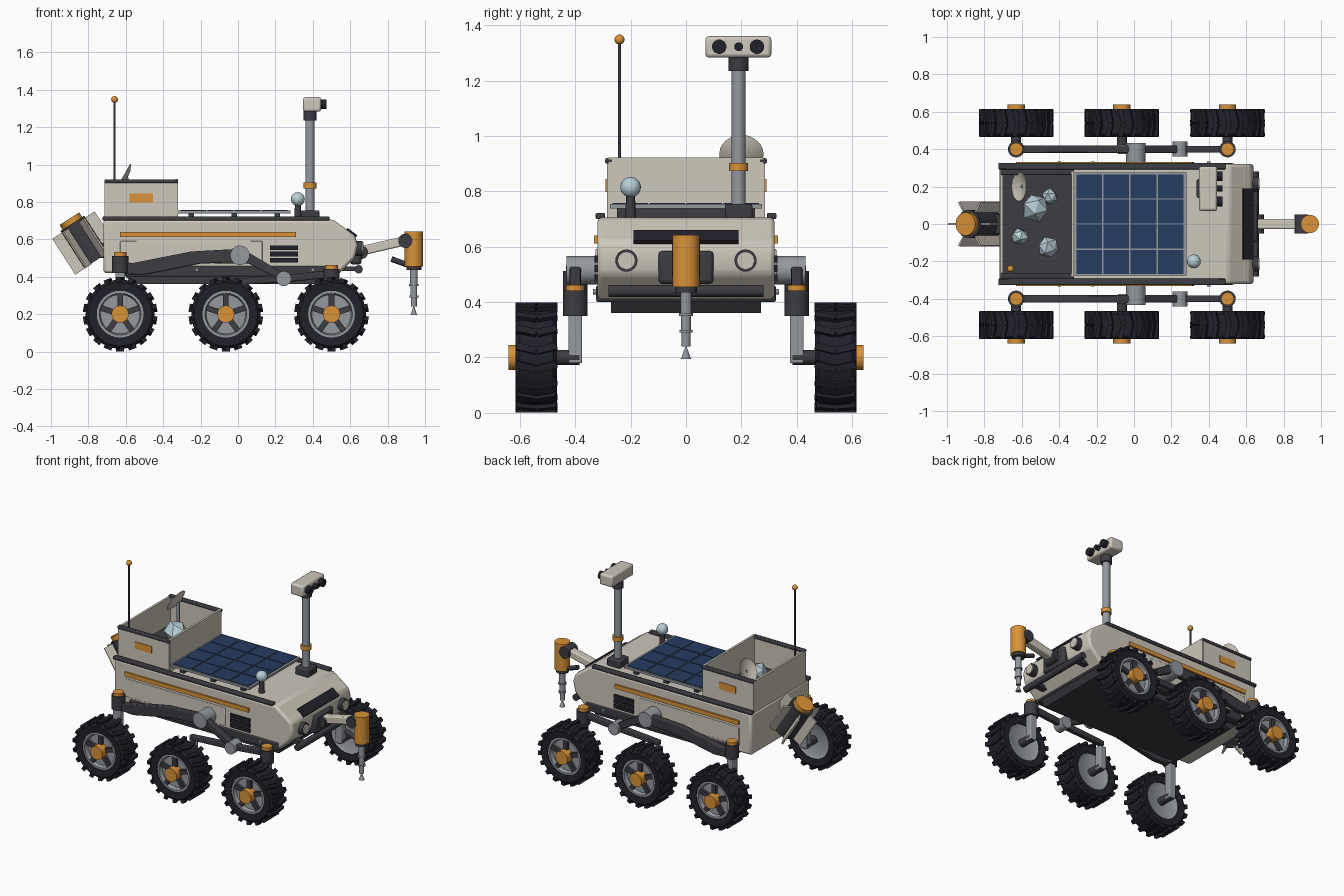
import bpy, bmesh, math, random
from mathutils import Vector, Matrix

random.seed(4)
if "Cube" in bpy.data.objects:
    bpy.data.objects.remove(bpy.data.objects["Cube"])


def material(name, *rgb):
    m = bpy.data.materials.new(name)
    m.use_nodes = True
    m.diffuse_color = (*rgb, 1)
    m.node_tree.nodes["Principled BSDF"].inputs["Base Color"].default_value = (*rgb, 1)
    return m


SHELL = material("warm white shell", .62, .58, .5)
DARK = material("charcoal", .045, .045, .055)
TYRE = material("tyre black", .015, .015, .024)
METAL = material("grey metal", .3, .32, .35)
ORANGE = material("orange", .7, .29, .04)
CELL = material("solar blue", .018, .045, .12)
ICE = material("pale ice", .48, .62, .68)
made = []


def finish(name, bm, mat, bevel=0):
    bmesh.ops.recalc_face_normals(bm, faces=bm.faces)
    me = bpy.data.meshes.new(name)
    bm.to_mesh(me)
    bm.free()
    me.materials.append(mat)
    ob = bpy.data.objects.new(name, me)
    bpy.context.collection.objects.link(ob)
    if bevel:
        mod = ob.modifiers.new("soft edges", "BEVEL")
        mod.width, mod.segments = bevel, 2
    made.append(ob)
    return ob


def box(name, x, y, z, mat, bevel=0, pitch=0):
    """Box from (low, high) ranges, optionally pitched about its own y axis."""
    bm = bmesh.new()
    mid = Vector([(a + b) / 2 for a, b in (x, y, z)])
    size = [abs(b - a) for a, b in (x, y, z)]
    m = Matrix.Translation(mid) @ Matrix.Rotation(pitch, 4, "Y") @ Matrix.Diagonal((*size, 1))
    bmesh.ops.create_cube(bm, size=1, matrix=m)
    return finish(name, bm, mat, bevel)


def prism(name, outline, y0, y1, mat, bevel=0):
    """Side outline in x and z, extruded along y."""
    bm = bmesh.new()
    face = bm.faces.new([bm.verts.new((x, y0, z)) for x, z in outline])
    new = bmesh.ops.extrude_face_region(bm, geom=[face])["geom"]
    bmesh.ops.translate(bm, vec=(0, y1 - y0, 0), verts=[v for v in new if isinstance(v, bmesh.types.BMVert)])
    return finish(name, bm, mat, bevel)


def lathe(name, origin, axis, profile, mat, steps=24):
    """Spin (radius, height) points about an axis."""
    bm = bmesh.new()
    vs = [bm.verts.new((r, 0, h)) for r, h in profile]
    es = [bm.edges.new(p) for p in zip(vs, vs[1:])]
    bmesh.ops.spin(bm, geom=vs + es, cent=(0, 0, 0), axis=(0, 0, 1), angle=math.tau, steps=steps)
    bmesh.ops.remove_doubles(bm, verts=bm.verts, dist=1e-5)
    turn = Vector(axis).to_track_quat("Z", "Y").to_matrix().to_4x4()
    bm.transform(Matrix.Translation(origin) @ turn)
    return finish(name, bm, mat)


def rod(name, p, q, r, mat, r2=None):
    p, q = Vector(p), Vector(q)
    h = (q - p).length
    return lathe(name, p, q - p, [(0, 0), (r, 0), (r if r2 is None else r2, h), (0, h)], mat)


def ball(name, pos, r, mat):
    bm = bmesh.new()
    bmesh.ops.create_uvsphere(bm, u_segments=20, v_segments=14, radius=r, matrix=Matrix.Translation(pos))
    return finish(name, bm, mat)


# Hull, belly and nose
prism("hull", [(-.72, .42), (-.72, .705), (.51, .705), (.625, .62), (.64, .57), (.625, .5), (.53, .405)],
      -.32, .32, SHELL, .015)
prism("belly", [(-.62, .42), (-.56, .36), (.5, .36), (.54, .42)], -.27, .27, DARK)
box("skirt", (-.6, .535), (-.325, .325), (.4, .46), DARK, .008)
box("nose_slit", (.575, .64), (-.19, .19), (.627, .643), TYRE, 0, math.radians(37))
rod("bumper", (.645, -.28, .44), (.645, .28, .44), .022, DARK)
for s in (-1, 1):
    box("bumper_bracket", (.54, .645), (s * .2 - .02, s * .2 + .02), (.43, .455), DARK)
    rod("headlight_ring", (.61, s * .215, .55), (.665, s * .215, .55), .04, DARK)
    rod("headlight_lens", (.66, s * .215, .55), (.672, s * .215, .55), .032, SHELL)
    # Side trim
    box("deck_rail", (-.725, .49), (s * .292, s * .327), (.7, .722), DARK, .006)
    box("side_stripe", (-.63, .31), (s * .315, s * .332), (.612, .64), ORANGE)
    box("side_panel", (-.63, .13), (s * .315, s * .326), (.47, .592), SHELL, .004)
    for i in range(3):
        box("vent_slat", (.17, .32), (s * .315, s * .331), (.475 + .034 * i, .5 + .034 * i), TYRE)
    for x in (-.4, -.22, .4):
        rod("side_bolt", (x, s * .31, .438), (x, s * .335, .438), .01, METAL)

# Cargo bin with samples
box("bin_floor", (-.71, -.325), (-.28, .28), (.7, .722), DARK)
for s in (-1, 1):
    box("bin_side", (-.712, -.325), (s * .268, s * .285), (.7, .91), SHELL)
    box("bin_rim", (-.715, -.32), (s * .262, s * .292), (.9, .92), DARK, .006)
    box("bin_label", (-.58, -.455), (s * .28, s * .29), (.797, .845), ORANGE)
box("bin_front", (-.335, -.32), (-.28, .28), (.7, .922), SHELL)
box("bin_back", (-.715, -.7), (-.28, .28), (.7, .912), SHELL)
for x, y, r in ((-.53, .09, .078), (-.61, -.07, .048), (-.46, -.125, .06), (-.45, .145, .045)):
    bm = bmesh.new()
    bmesh.ops.create_icosphere(bm, subdivisions=1, radius=r)
    for v in bm.verts:
        v.co *= random.uniform(.85, 1.1)
    bm.transform(Matrix.Translation((x, y, .72 + r * .8)) @ Matrix.Rotation(random.random() * 3, 4, "X"))
    finish("ice_sample", bm, ICE)

# Dish and whip antenna
lathe("dish", (-.605, .2, .93), (-.87, 0, .5),
      [(0, -.014), (.045, -.008), (.08, .008), (.078, .012), (.045, -.002), (0, -.008)], SHELL)
rod("dish_post", (-.595, .2, .71), (-.595, .2, .93), .01, METAL)
rod("whip_antenna", (-.66, -.24, .7), (-.66, -.24, 1.34), .006, DARK)
ball("antenna_tip", (-.66, -.24, 1.348), .018, ORANGE)

# Solar panel with a grid of cells
box("solar_frame", (-.32, .28), (-.275, .275), (.738, .754), METAL)
for x in (-.25, -.02, .21):
    box("solar_support", (x - .015, x + .015), (-.25, .25), (.7, .74), DARK)
for i in range(4):
    for j in range(4):
        x, y = -.308 + i * .145, -.266 + j * .134
        box("solar_cell", (x, x + .137), (y, y + .128), (.752, .758), CELL)

# Camera mast
box("mast_base", (.335, .435), (.14, .24), (.7, .755), DARK, .008)
rod("mast_pole", (.385, .19, .75), (.385, .19, 1.25), .025, METAL)
rod("mast_collar", (.385, .19, .873), (.385, .19, .903), .034, ORANGE)
rod("mast_neck", (.385, .19, 1.235), (.385, .19, 1.285), .036, DARK)
box("camera_head", (.347, .445), (.07, .308), (1.283, 1.36), SHELL, .012)
for y, r in ((.12, .026), (.19, .016), (.256, .026)):
    rod("camera_lens", (.43, y, 1.322), (.474, y, 1.322), r, TYRE)

# Deck sensor
rod("sensor_stem", (.32, -.2, .7), (.32, -.2, .8), .02, DARK, .015)
ball("sensor_ball", (.32, -.2, .815), .037, ICE)

# Drill arm
box("arm_mount", (.6, .66), (-.1, .1), (.465, .585), DARK, .015)
rod("arm_shoulder", (.66, -.05, .53), (.66, .05, .53), .035, DARK)
box("arm_beam", (.645, .905), (-.028, .028), (.54, .59), SHELL, .008, math.radians(-13))
rod("arm_elbow", (.895, -.05, .592), (.895, .05, .592), .038, DARK)
rod("arm_strut", (.82, 0, .495), (.91, 0, .462), .015, DARK)
rod("drill_motor", (.94, 0, .455), (.94, 0, .642), .049, ORANGE)
rod("drill_collar", (.94, 0, .435), (.94, 0, .456), .04, DARK)
lathe("drill_bit", (.94, 0, .24), (0, 0, 1),
      [(0, 0), (.016, 0), (.016, .05), (.024, .05), (.024, .06), (.018, .06), (.018, .11),
       (.026, .11), (.026, .12), (.02, .12), (.02, .2), (0, .2)], METAL)
rod("drill_tip", (.94, 0, .195), (.94, 0, .24), .018, METAL, .002)

# Finned power unit at the rear
AXIS = Vector((-.54, 0, .84)).normalized()
CORE = Vector((-.818, 0, .58))
rod("power_core", CORE - AXIS * .11, CORE + AXIS * .125, .075, DARK)
rod("power_cap", CORE + AXIS * .12, CORE + AXIS * .155, .062, ORANGE)
turn = AXIS.to_track_quat("Z", "Y").to_matrix().to_4x4()
for i in range(6):
    bm = bmesh.new()
    bmesh.ops.create_cube(bm, size=1, matrix=Matrix.Translation((0, .1, 0)) @ Matrix.Diagonal((.01, .07, .228, 1)))
    bm.transform(Matrix.Translation(CORE) @ turn @ Matrix.Rotation(i * math.tau / 6, 4, "Z"))
    finish("cooling_fin", bm, SHELL)
box("power_bracket", (-.8, -.71), (-.05, .05), (.5, .58), DARK)


def wheel(x, s):
    c = Vector((x, s * .54, .2))
    out = (0, s, 0)
    lathe("tyre", c, out, [(.125, -.07), (.17, -.075), (.185, -.06), (.185, .06), (.17, .075),
                           (.125, .07), (.125, -.07)], TYRE, 32)
    lathe("rim", c, out, [(0, -.05), (.1, -.05), (.128, -.065), (.128, .066), (.112, .066),
                          (.105, .04), (0, .04)], METAL, 32)
    rod("hub", c, c + Vector((0, s * .1, 0)), .046, ORANGE)
    bm = bmesh.new()
    for i in range(5):
        m = Matrix.Rotation(i * math.tau / 5, 4, "Y") @ Matrix.Translation((0, s * .045, .078))
        bmesh.ops.create_cube(bm, size=1, matrix=m @ Matrix.Diagonal((.03, .03, .08, 1)))
    bm.transform(Matrix.Translation(c))
    finish("wheel_spokes", bm, DARK)
    # Chevron treads
    bm = bmesh.new()
    for i in range(18):
        for k in (-1, 1):
            m = Matrix.Rotation(i * math.tau / 18, 4, "Y") @ Matrix.Translation((0, k * .037, .187))
            m = m @ Matrix.Rotation(k * .25, 4, "Z") @ Matrix.Diagonal((.026, .074, .024, 1))
            bmesh.ops.create_cube(bm, size=1, matrix=m)
    bm.transform(Matrix.Translation(c))
    finish("tyre_treads", bm, TYRE)
    rod("axle", (x, s * .385, .2), (x, s * .5, .2), .027, DARK)


# Wheels and rocker suspension on both sides
for s in (-1, 1):
    y = s * .4
    for x, top in ((-.63, .52), (-.065, .37), (.5, .45)):
        wheel(x, s)
        box("wheel_strut", (x - .025, x + .025), (y - .025, y + .025), (.18, top - .03), METAL, .005)
        if top > .4:
            rod("steering_motor", (x, y, top - .1), (x, y, top - .008), .044, DARK)
            rod("steering_cap", (x, y, top - .012), (x, y, top + .012), .034, ORANGE)
    prism("rocker_rear_arm", [(-.63, .415), (-.63, .46), (-.25, .535), (.02, .55), (.04, .48), (-.2, .47), (-.5, .41)],
          y - .02, y + .02, DARK, .006)
    prism("rocker_front_arm", [(.0, .5), (.03, .545), (.25, .415), (.24, .375)], y - .02, y + .02, DARK, .006)
    prism("bogie_beam", [(-.08, .352), (-.08, .385), (.245, .41), (.5, .435), (.5, .395), (.245, .37)],
          y - .018, y + .018, DARK, .006)
    rod("rocker_pivot", (.01, s * .3, .515), (.01, s * .432, .515), .052, METAL)
    rod("bogie_pivot", (.245, y - .04, .39), (.245, y + .04, .39), .04, METAL)

# Smooth round parts, keep edges crisp
bpy.ops.object.select_all(action="DESELECT")
for ob in made:
    ob.select_set(True)
bpy.context.view_layer.objects.active = made[0]
bpy.ops.object.shade_smooth_by_angle(angle=math.radians(30))
